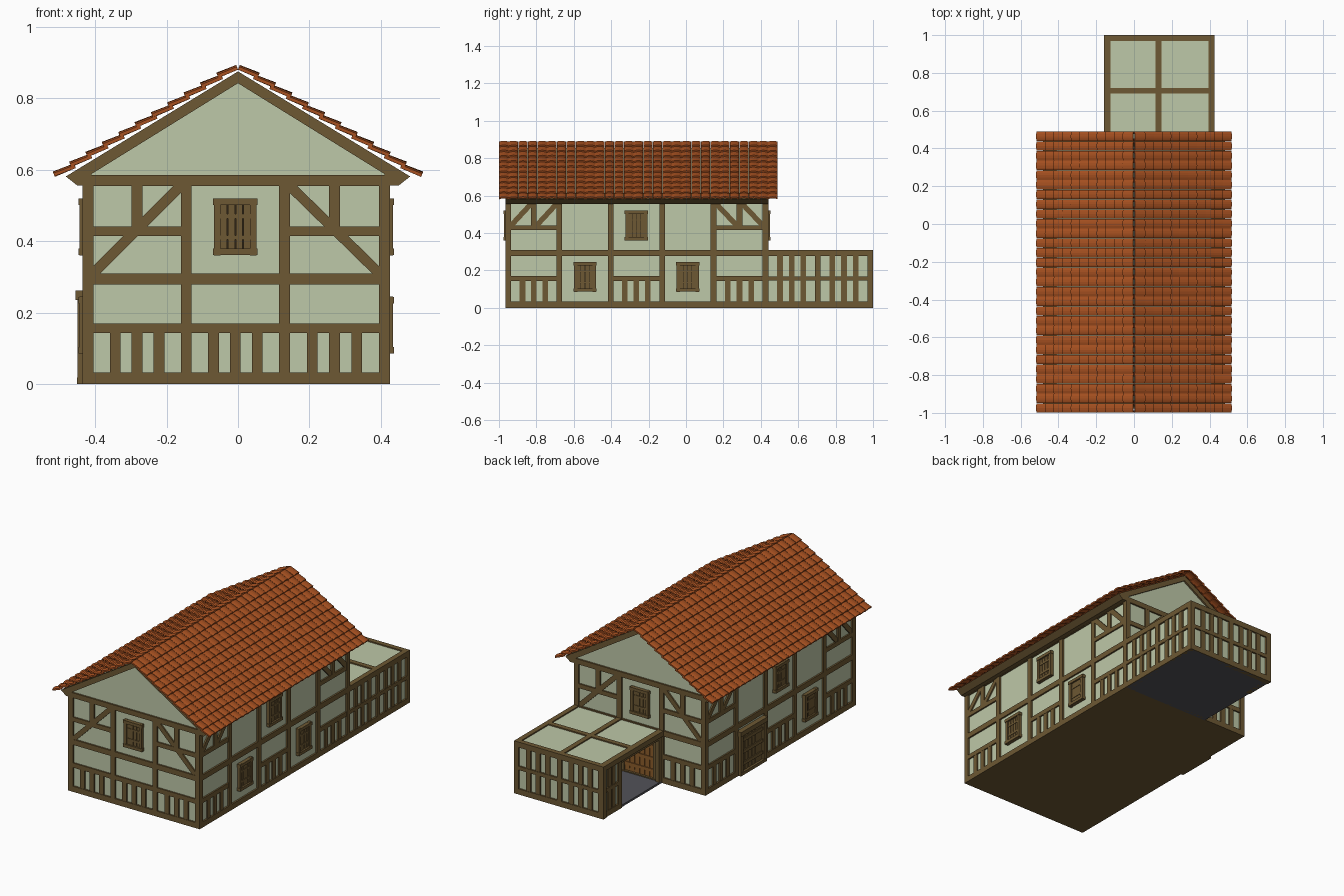
import bpy, bmesh, math, random
from mathutils import Matrix, Vector

random.seed(4)
if "Cube" in bpy.data.objects:
    bpy.data.objects.remove(bpy.data.objects["Cube"])


def material(name, rgb):
    lin = [((c / 255 + 0.055) / 1.055) ** 2.4 for c in rgb] + [1]
    m = bpy.data.materials.new(name)
    m.use_nodes = True
    m.diffuse_color = lin
    bsdf = m.node_tree.nodes["Principled BSDF"]
    bsdf.inputs["Base Color"].default_value = lin
    bsdf.inputs["Roughness"].default_value = 0.9
    return m


PLASTER = material("pale_green_plaster", (190, 200, 168))
TIMBER = material("brown_timber", (109, 88, 51))
TILE = material("orange_clay", (166, 80, 32))
STONE = material("grey_stone", (82, 82, 88))
DARK = material("dark_gap", (45, 36, 22))
WARM = material("warm_door_wood", (140, 92, 42))

parts = {}


def part(name, mat):
    return parts.setdefault(name, (bmesh.new(), mat))[0]


def prism(bm, M, pts, n0, n1):
    """Extrude a polygon lying in the wall plane from depth n0 to n1."""
    low = [bm.verts.new(M @ Vector((u, v, n0))) for u, v in pts]
    high = [bm.verts.new(M @ Vector((u, v, n1))) for u, v in pts]
    bm.faces.new(low)
    bm.faces.new(high[::-1])
    for i in range(len(pts)):
        j = (i + 1) % len(pts)
        bm.faces.new((low[j], low[i], high[i], high[j]))


def bar(bm, M, u0, u1, v0, v1, n0=-0.02, n1=0.01):
    prism(bm, M, [(u0, v0), (u1, v0), (u1, v1), (u0, v1)], n0, n1)


def frame(u, v, n, origin=(0, 0, 0)):
    M = Matrix((u, v, n)).transposed().to_4x4()
    M.translation = origin
    return M


X, Y, Z = Vector((1, 0, 0)), Vector((0, 1, 0)), Vector((0, 0, 1))
FRONT = frame(X, Z, -Y, (0, -0.955, 0))
BACK = frame(X, Z, Y, (0, 0.43, 0))
LEFT = frame(Y, Z, X, (0.415, 0, 0))
RIGHT = frame(Y, Z, -X, (-0.425, 0, 0))
ANNEX_BACK = frame(X, Z, Y, (0, 0.99, 0))
ANNEX_RIGHT = frame(Y, Z, -X, (-0.145, 0, 0))
FLAT = frame(X, Y, Z)

H = 0.015                              # half width of a timber
POSTS_X = [-0.42, -0.145, 0.13, 0.41]
POSTS_Y = [-0.95, -0.677, -0.403, -0.128, 0.147, 0.425]
ANNEX_Y = [0.425, 0.705, 0.985]
SILL, BAND, MID, TOP = (0, 0.033), (0.143, 0.17), (0.278, 0.31), (0.555, 0.585)


def studs(bm, M, u0, u1, v0, v1, count=3):
    step = (u1 - u0) / (count + 1)
    for k in range(1, count + 1):
        c = u0 + k * step
        bar(bm, M, c - H, c + H, v0, v1, -0.02, 0.008)


def diagonal(bm, M, u0, u1, v0, v1, rising, h=0.02):
    pts = [(u0, v0), (u0 + h, v0), (u1, v1 - h), (u1, v1), (u1 - h, v1), (u0, v0 + h)]
    if not rising:
        pts = [(u0 + u1 - u, v) for u, v in pts]
    prism(bm, M, pts, -0.02, 0.008)


def window(name, M, u, v):
    """Plank shutter with a crossed frame."""
    bar(part(name + "_gaps", DARK), M, u - 0.05, u + 0.05, v - 0.07, v + 0.07, 0, 0.006)
    bm = part(name + "_shutter", TIMBER)
    for k in range(4):
        c = u + (k - 1.5) * 0.022
        bar(bm, M, c - 0.0095, c + 0.0095, v - 0.066, v + 0.066, 0.004, 0.012)
    for dv in (-0.03, 0.03):
        bar(bm, M, u - 0.045, u + 0.045, v + dv - 0.006, v + dv + 0.006, 0.004, 0.015)
    for s in (-1, 1):
        a, b = u + s * 0.05, v + s * 0.07
        bar(bm, M, a - 0.009, a + 0.009, v - 0.08, v + 0.08, 0, 0.019)
        bar(bm, M, u - 0.062, u + 0.062, b - 0.009, b + 0.009, 0, 0.022)


def door(name, M, u, mat):
    """Double plank door in a timber frame."""
    bar(part(name + "_gaps", DARK), M, u - 0.1, u + 0.1, 0.01, 0.24, 0, 0.007)
    leaf = part(name + "_leaves", mat)
    for k in range(6):
        c = u + (k - 2.5) * 0.033
        bar(leaf, M, c - 0.0145, c + 0.0145, 0.015, 0.235, 0.004, 0.013)
    for v in (0.06, 0.13, 0.2):
        bar(leaf, M, u - 0.095, u + 0.095, v - 0.01, v + 0.01, 0.004, 0.018)
    bm = part(name + "_frame", TIMBER)
    for s in (-1, 1):
        bar(bm, M, u + s * 0.108 - 0.012, u + s * 0.108 + 0.012, 0, 0.255, 0, 0.024)
    bar(bm, M, u - 0.125, u + 0.125, 0.235, 0.262, 0, 0.03)
    bar(bm, M, u - 0.12, u + 0.12, 0, 0.018, 0, 0.026)


def house_wall(name, M, posts, lower, upper):
    bm = part(name + "_timbers", TIMBER)
    a, b = posts[0] - H, posts[-1] + H
    for v0, v1 in (SILL, MID, TOP):
        bar(bm, M, a, b, v0, v1)
    for p in posts:
        bar(bm, M, p - H, p + H, 0, TOP[0])
    for i, (low, up) in enumerate(zip(lower, upper)):
        u0, u1 = posts[i] + H, posts[i + 1] - H
        c = (u0 + u1) / 2
        if low == "studs":
            bar(bm, M, u0, u1, *BAND, -0.02, 0.009)
            studs(bm, M, u0, u1, SILL[1], BAND[0])
        elif low == "window":
            window(f"{name}_lower_window_{i}", M, c, 0.165)
        elif low == "door":
            door(name + "_door", M, c, WARM if M is BACK else TIMBER)
        if up == "window":
            window(name + "_upper_window", M, c, 0.44)
        elif up in ("brace", "short_brace"):
            rising = i == 0
            bar(bm, M, u0, u1, 0.415, 0.441, -0.02, 0.009)
            bar(bm, M, c - H, c + H, 0.441, TOP[0], -0.02, 0.009)
            if up == "brace":
                diagonal(bm, M, u0, u1, MID[1], TOP[0], rising)
            else:
                diagonal(bm, M, u0, c - H, 0.441, TOP[0], rising)
                diagonal(bm, M, c + H, u1, 0.441, TOP[0], rising)


# House body, floor and half-timbered walls
bar(part("house_plaster", PLASTER), FLAT, -0.425, 0.415, -0.955, 0.43, 0.008, 0.585)
bar(part("house_floor", TIMBER), FLAT, -0.43, 0.42, -0.96, 0.435, 0, 0.012)
gable_up = ["brace", "window", "brace"]
house_wall("front", FRONT, POSTS_X, ["studs"] * 3, gable_up)
house_wall("back", BACK, POSTS_X, ["studs", "door", "plain"], gable_up)
side_up = ["short_brace", "plain", "window", "plain", "short_brace"]
house_wall("left", LEFT, POSTS_Y, ["studs", "window", "studs", "window", "studs"], side_up)
house_wall("right", RIGHT, POSTS_Y, ["studs", "window", "studs", "door", "studs"], side_up)

# Attic with gable rafters and eave beams
ALONG = frame(X, Z, Y)
prism(part("attic_plaster", PLASTER), ALONG, [(-0.43, 0.58), (0.43, 0.58), (0, 0.855)], -0.955, 0.43)
for s in (-1, 1):
    for M in (FRONT, BACK):
        prism(part("gable_rafters", TIMBER), M, [(0, 0.875), (0, 0.842), (s * 0.41, 0.588),
              (s * 0.41, 0.556), (s * 0.45, 0.556), (s * 0.482, 0.581)], -0.02, 0.01)
    prism(part("eave_beams", TIMBER), ALONG, [(s * 0.41, 0.556), (s * 0.45, 0.556),
          (s * 0.482, 0.581), (s * 0.41, 0.615)], -0.96, 0.435)

# Overlapping clay roof tiles, gently arched
ROWS, COLS, PITCH, THICK = 11, 29, 0.0535, 0.009
theta, width = math.atan(0.605), 1.49 / COLS
across = [k / 4 - 0.5 for k in range(5)]
arch = [(w * width * 0.965, 0.005 * (1 - 4 * w * w)) for w in across]
profile = arch + [(w, h + THICK) for w, h in reversed(arch)]
for s, name in ((-1, "right_roof_tiles"), (1, "left_roof_tiles")):
    down = Vector((s * math.cos(theta), 0, -math.sin(theta)))
    up = Vector((s * math.sin(theta), 0, math.cos(theta)))
    bm = part(name, TILE)
    for r in range(ROWS):
        for c in range(COLS):
            tilt = 0.16 + random.uniform(-0.02, 0.02)
            d = (down + up * tilt).normalized()
            n = (up - down * tilt).normalized()
            o = Vector((0, -1 + (c + 0.5) * width, 0.88)) + down * (r * PITCH)
            prism(bm, frame(Y, n, d, o), profile, 0 if r == 0 else -0.004, PITCH + 0.006)

# Annex floor, walls and flat roof
OPEN_Y = 0.82
bar(part("annex_floor", STONE), FLAT, -0.15, 0.42, 0.435, 0.995, 0, 0.012)
plaster = part("annex_plaster", PLASTER)
bar(plaster, LEFT, 0.43, 0.99, 0.01, 0.3, -0.015, 0)
bar(plaster, ANNEX_BACK, -0.145, 0.415, 0.01, 0.3, -0.015, 0)
bar(plaster, ANNEX_RIGHT, OPEN_Y, 0.99, 0.01, 0.3, -0.015, 0)
bar(plaster, FLAT, -0.145, 0.415, 0.43, 0.99, 0.285, 0.303)


def annex_wall(M, posts, count):
    bm = part("annex_timbers", TIMBER)
    for v0, v1 in (SILL, (0.145, 0.167), MID):
        bar(bm, M, posts[0] - H, posts[-1] + H, v0, v1)
    for p in posts:
        bar(bm, M, p - H, p + H, 0, MID[1])
    for p, q in zip(posts, posts[1:]):
        studs(bm, M, p + H, q - H, SILL[1], 0.145, count)
        studs(bm, M, p + H, q - H, 0.167, MID[0], count)


annex_wall(LEFT, ANNEX_Y, 3)
annex_wall(ANNEX_BACK, POSTS_X[1:], 3)
annex_wall(ANNEX_RIGHT, [OPEN_Y + H, 0.985], 2)
bm = part("annex_timbers", TIMBER)
bar(bm, ANNEX_RIGHT, 0.43, OPEN_Y + H, 0.262, 0.31, -0.02, 0.005)
bar(bm, ANNEX_RIGHT, 0.44, 0.465, 0, 0.3, -0.02, 0.005)
roof_beams = part("annex_roof_beams", TIMBER)
for x in POSTS_X[1:]:
    bar(roof_beams, FLAT, x - H, x + H, 0.43, 1.0, 0.28, 0.31)
for y in ANNEX_Y[1:]:
    bar(roof_beams, FLAT, -0.155, 0.425, y - H, y + H, 0.28, 0.31)

# Turn every collected part into an object
for name, (bm, mat) in parts.items():
    bmesh.ops.recalc_face_normals(bm, faces=bm.faces[:])
    mesh = bpy.data.meshes.new(name)
    bm.to_mesh(mesh)
    bm.free()
    mesh.materials.append(mat)
    bpy.context.scene.collection.objects.link(bpy.data.objects.new(name, mesh))
